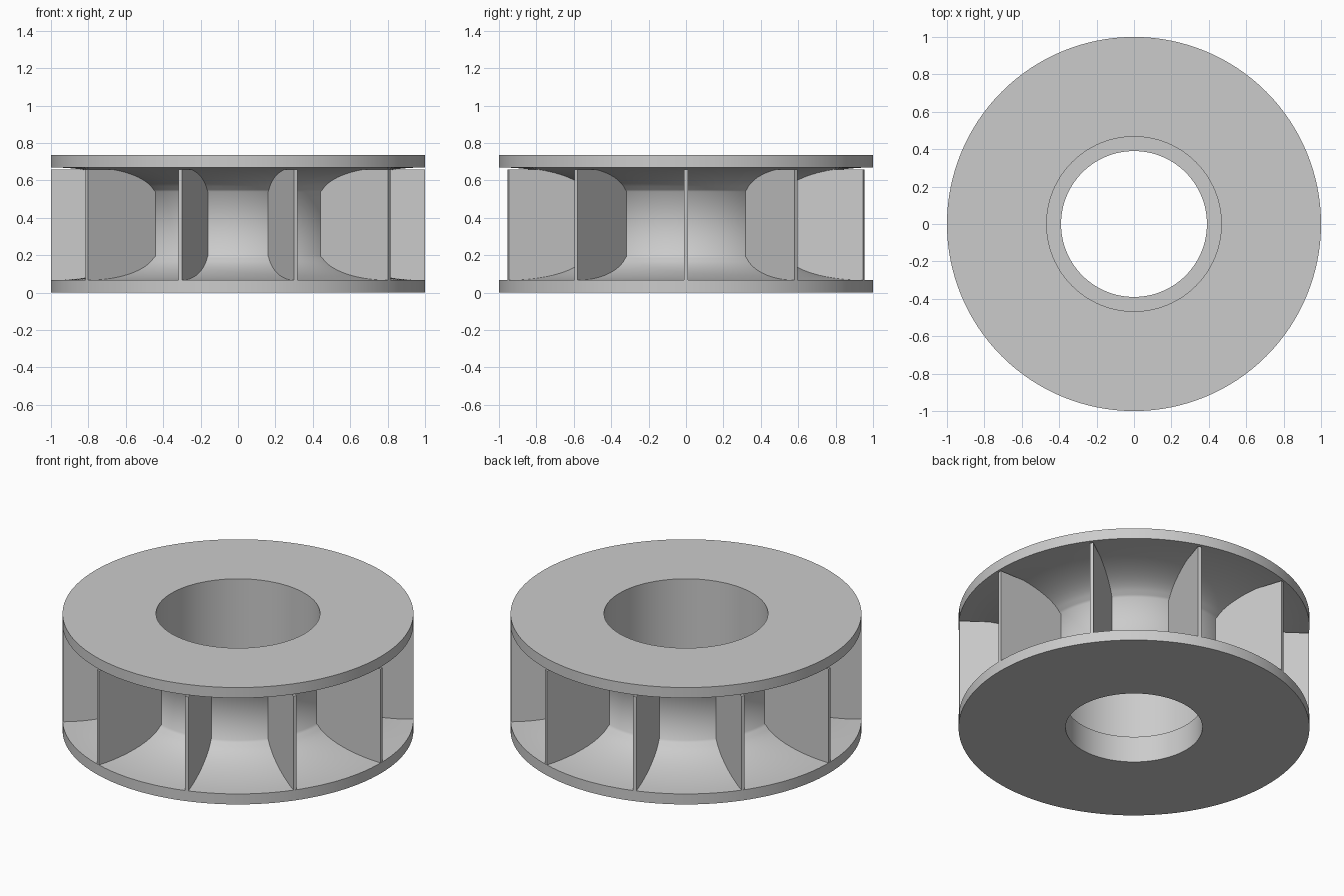
import bpy, bmesh, math
from mathutils import Matrix

cube = bpy.data.objects.get("Cube")
if cube:
    bpy.data.objects.remove(cube, do_unlink=True)

HEIGHT, RIM = 0.735, 0.066          # overall height, thickness of the plates at the rim
CORE, BORE, COUNTERBORE, LEDGE = 0.553, 0.39, 0.467, 0.165
BLADES, THICKNESS = 10, 0.02

grey = bpy.data.materials.new("plain grey")
grey.use_nodes = True
colour = (0.6, 0.6, 0.6, 1)
grey.diffuse_color = colour
grey.node_tree.nodes["Principled BSDF"].inputs["Base Color"].default_value = colour


def add_object(name, bm):
    bmesh.ops.recalc_face_normals(bm, faces=bm.faces)
    mesh = bpy.data.meshes.new(name)
    bm.to_mesh(mesh)
    bm.free()
    mesh.materials.append(grey)
    obj = bpy.data.objects.new(name, mesh)
    bpy.context.collection.objects.link(obj)
    return obj


# Flared hub with both end plates, turned from one closed profile
flare = []
for i in range(13):
    a = math.radians(82 * i / 12)
    flare.append((1 - 0.45 * math.sin(a), RIM + 0.16 * (1 - math.cos(a))))
flare[-1] = (CORE, 0.195)
profile = [(BORE, LEDGE), (BORE, 0), (1, 0)] + flare
profile += [(r, HEIGHT - z) for r, z in reversed(flare)]
profile += [(1, HEIGHT), (COUNTERBORE, HEIGHT), (COUNTERBORE, LEDGE)]

bm = bmesh.new()
verts = [bm.verts.new((r, 0, z)) for r, z in profile]
edges = [bm.edges.new((v, verts[(i + 1) % len(verts)])) for i, v in enumerate(verts)]
bmesh.ops.spin(bm, geom=verts + edges, cent=(0, 0, 0), axis=(0, 0, 1),
               angle=math.tau, steps=128, use_merge=True)
bmesh.ops.remove_doubles(bm, verts=bm.verts, dist=1e-5)
hub = add_object("hub_and_plates", bm)

bpy.ops.object.select_all(action="DESELECT")
hub.select_set(True)
bpy.context.view_layer.objects.active = hub
bpy.ops.object.shade_smooth_by_angle(angle=math.radians(60))

# Straight radial blades, stopping just short of the upper plate at the rim
bottom, top, inner, outer = RIM - 0.006, 0.657, 0.52, 0.999
for i in range(BLADES):
    bm = bmesh.new()
    place = (Matrix.Rotation(math.tau * i / BLADES, 4, "Z")
             @ Matrix.Translation(((inner + outer) / 2, 0, (bottom + top) / 2))
             @ Matrix.Diagonal((outer - inner, THICKNESS, top - bottom, 1)))
    bmesh.ops.create_cube(bm, size=1, matrix=place)
    add_object(f"blade_{i + 1}", bm)
